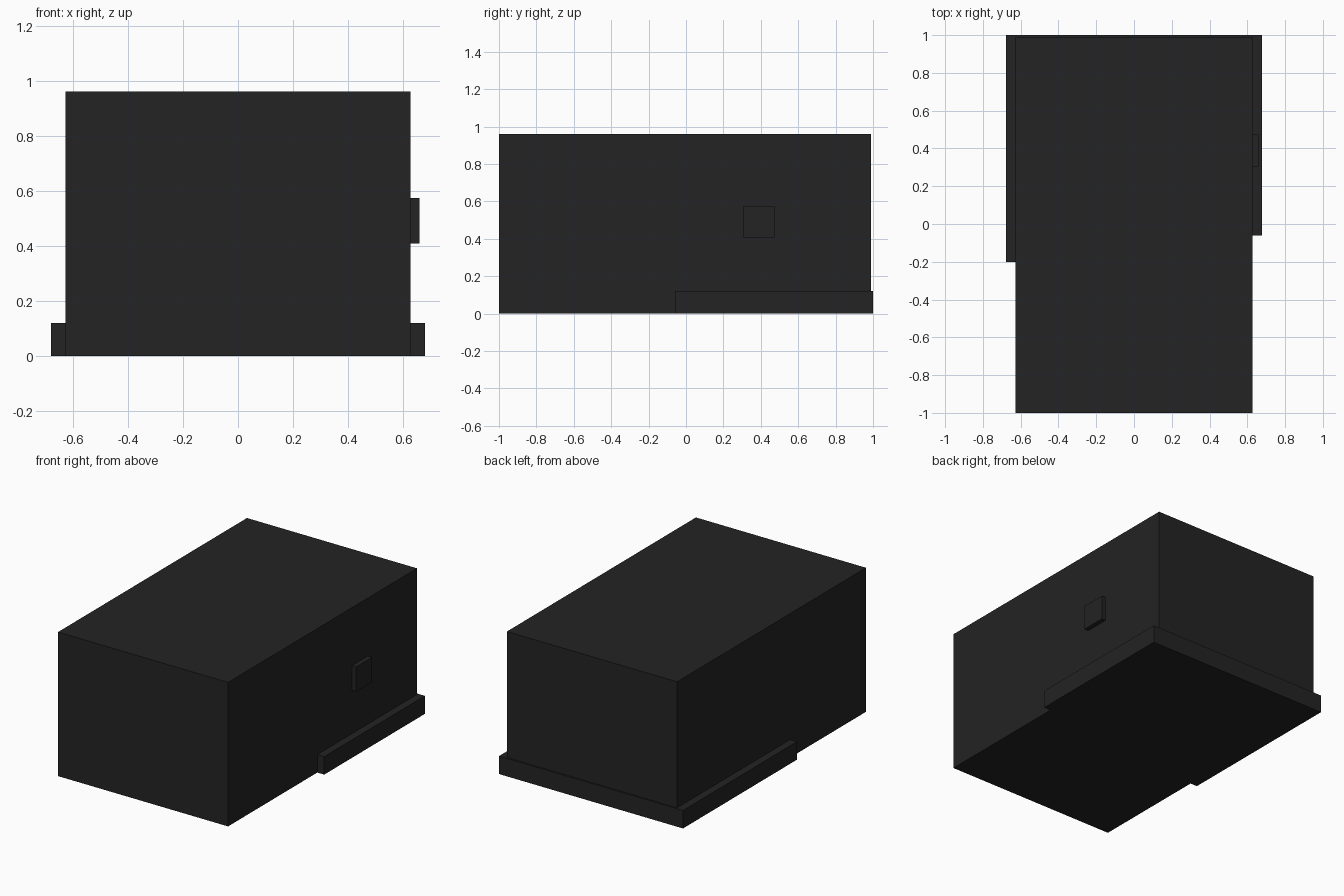
import bpy
import bmesh
from mathutils import Vector

if "Cube" in bpy.data.objects:
    bpy.data.objects.remove(bpy.data.objects["Cube"])

# One flat colour
black = bpy.data.materials.new("charcoal black")
black.diffuse_color = (0.017, 0.017, 0.017, 1.0)
black.use_nodes = True
black.node_tree.nodes["Principled BSDF"].inputs["Base Color"].default_value = black.diffuse_color


def box(name, lo, hi):
    """Axis-aligned box from its low corner to its high corner."""
    lo, hi = Vector(lo), Vector(hi)
    bm = bmesh.new()
    bmesh.ops.create_cube(bm, size=1.0)
    bmesh.ops.scale(bm, vec=hi - lo, verts=bm.verts)
    bmesh.ops.translate(bm, vec=(lo + hi) / 2, verts=bm.verts)
    mesh = bpy.data.meshes.new(name)
    bm.to_mesh(mesh)
    bm.free()
    mesh.materials.append(black)
    obj = bpy.data.objects.new(name, mesh)
    bpy.context.collection.objects.link(obj)
    return obj


W = 0.627      # half width of the body
SKIRT = 0.678  # half width over the skirting
BACK = 0.99    # back face of the body
H = 0.12       # skirting height

# Main body
box("body", (-W, -1.0, 0.0), (W, BACK, 0.96))

# Skirting along the rear half of each side and across the back
box("right_skirting", (W, -0.06, 0.0), (SKIRT, BACK, H))
box("left_skirting", (-SKIRT, -0.2, 0.0), (-W, BACK, H))
box("back_skirting", (-SKIRT, BACK, 0.0), (SKIRT, 1.0, H))

# Small square switch plate on the right wall
box("switch_plate", (W, 0.305, 0.408), (0.658, 0.473, 0.573))
